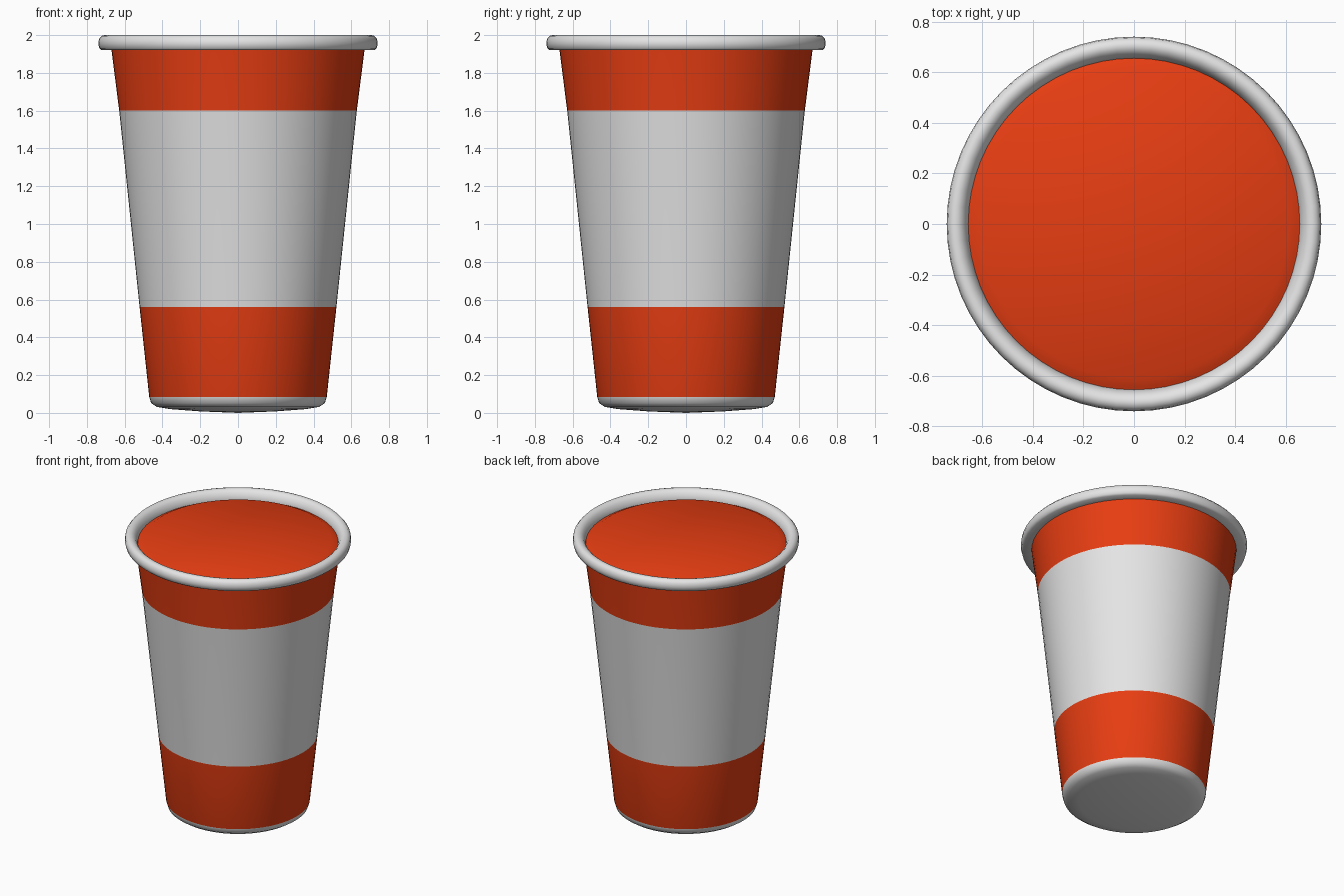
import bpy, bmesh, math

cube = bpy.data.objects.get("Cube")
if cube:
    bpy.data.objects.remove(cube, do_unlink=True)

SEGMENTS = 64


def material(name, rgb):
    mat = bpy.data.materials.new(name)
    mat.use_nodes = True
    mat.diffuse_color = (*rgb, 1)
    mat.node_tree.nodes["Principled BSDF"].inputs["Base Color"].default_value = (*rgb, 1)
    return mat


RED = material("orange red", (0.80, 0.047, 0.006))
GREY = material("light grey", (0.78, 0.78, 0.78))


def lathe(name, profile, mats, closed=False, rule=None):
    """Spin an (r, z) profile around the z axis; rule picks a material from a face centre."""
    bm = bmesh.new()
    verts = [bm.verts.new((r, 0, z)) for r, z in profile]
    pairs = list(zip(verts, verts[1:]))
    if closed:
        pairs.append((verts[-1], verts[0]))
    edges = [bm.edges.new(p) for p in pairs]
    bmesh.ops.spin(bm, geom=verts + edges, cent=(0, 0, 0), axis=(0, 0, 1),
                   angle=math.tau, steps=SEGMENTS, use_merge=True)
    bmesh.ops.remove_doubles(bm, verts=bm.verts, dist=1e-5)
    bmesh.ops.recalc_face_normals(bm, faces=bm.faces)
    if rule:
        for f in bm.faces:
            f.material_index = rule(f.calc_center_median().z)
    mesh = bpy.data.meshes.new(name)
    bm.to_mesh(mesh)
    bm.free()
    obj = bpy.data.objects.new(name, mesh)
    bpy.context.collection.objects.link(obj)
    for m in mats:
        mesh.materials.append(m)
    bpy.ops.object.select_all(action='DESELECT')
    obj.select_set(True)
    bpy.context.view_layer.objects.active = obj
    bpy.ops.object.shade_smooth_by_angle(angle=math.radians(50))
    return obj


# Closed tapered body: domed base, rounded foot, straight wall, filled top
body = [(0, 0.0), (0.2, 0.008), (0.36, 0.02), (0.43, 0.032), (0.46, 0.052), (0.47, 0.085),
        (0.521, 0.56), (0.629, 1.60), (0.671, 1.93), (0.66, 1.935), (0.645, 1.94),
        (0.61, 1.96), (0, 1.96)]
lathe("cup_body", body, [RED, GREY],
      rule=lambda z: 1 if z < 0.085 or 0.56 < z < 1.60 else 0)

# Rolled lip: rounded ring with a flatter underside
lip = [(0.655, 1.92), (0.722, 1.92), (0.734, 1.93), (0.74, 1.955), (0.736, 1.98),
       (0.722, 1.996), (0.705, 2.0), (0.688, 1.996), (0.672, 1.982), (0.66, 1.96), (0.655, 1.94)]
lathe("rolled_lip", lip, [GREY], closed=True)
